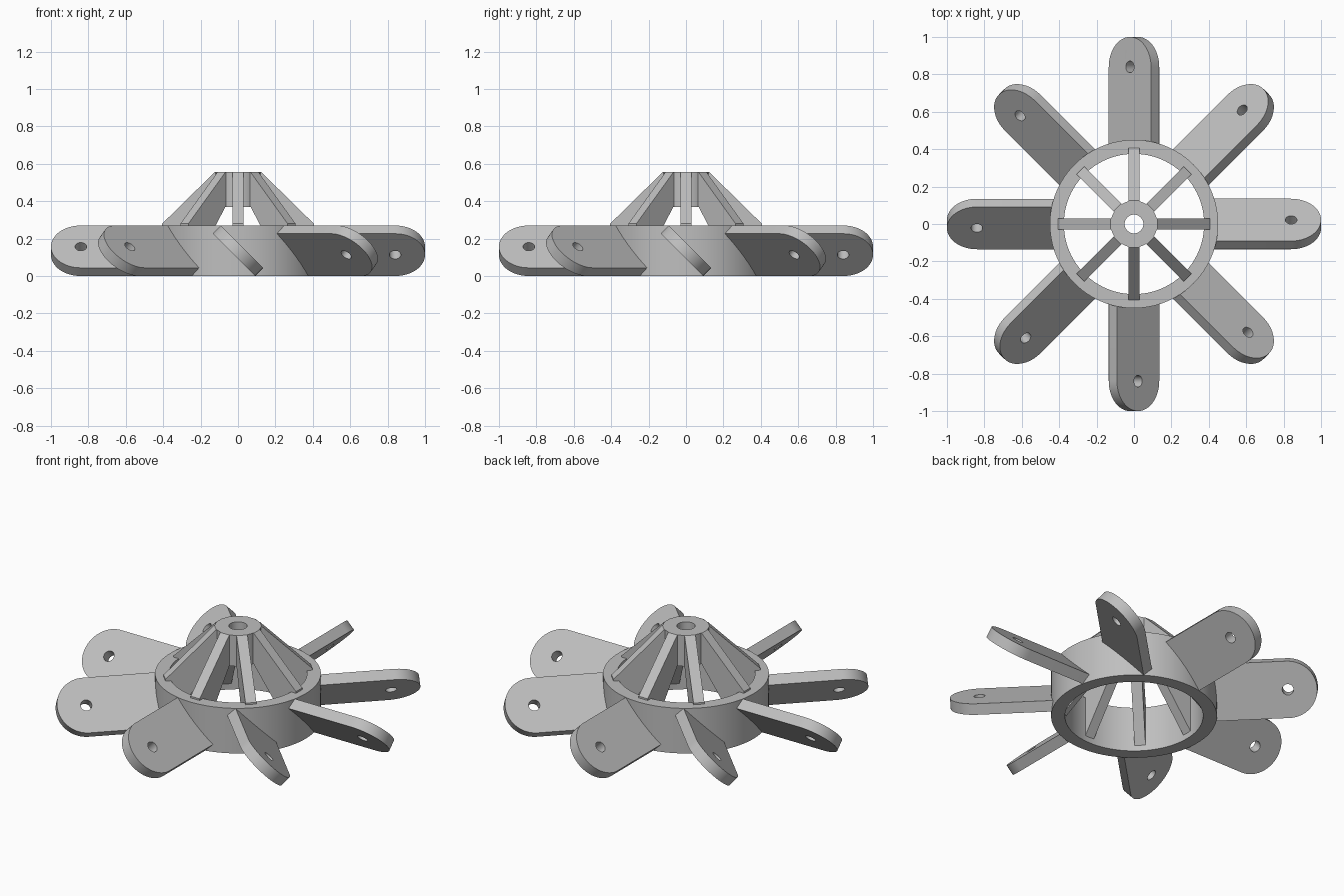
import bpy, bmesh
from math import pi, sin, cos, radians
from mathutils import Matrix

cube = bpy.data.objects.get("Cube")
if cube:
    bpy.data.objects.remove(cube, do_unlink=True)

COUNT = 8
RING_HEIGHT = 0.27
BLADE_THICK = 0.062
BLADE_WIDTH = RING_HEIGHT / cos(pi / 4) - BLADE_THICK

grey = bpy.data.materials.new("light grey")
grey.use_nodes = True
colour = (0.52, 0.52, 0.52, 1)
grey.diffuse_color = colour
grey.node_tree.nodes["Principled BSDF"].inputs["Base Color"].default_value = colour


def smooth(obj):
    bpy.ops.object.select_all(action='DESELECT')
    obj.select_set(True)
    bpy.context.view_layer.objects.active = obj
    bpy.ops.object.shade_smooth_by_angle(angle=radians(30))


def tube(name, inner, outer, low, high):
    """Revolve a rectangular section around z."""
    bm = bmesh.new()
    section = [(inner, low), (outer, low), (outer, high), (inner, high)]
    verts = [bm.verts.new((r, 0, z)) for r, z in section]
    edges = [bm.edges.new((verts[i], verts[i - 1])) for i in range(4)]
    bmesh.ops.spin(bm, geom=verts + edges, cent=(0, 0, 0), axis=(0, 0, 1),
                   angle=2 * pi, steps=96, use_merge=True)
    bmesh.ops.remove_doubles(bm, verts=bm.verts, dist=1e-5)
    bmesh.ops.recalc_face_normals(bm, faces=bm.faces)
    mesh = bpy.data.meshes.new(name)
    bm.to_mesh(mesh)
    bm.free()
    mesh.materials.append(grey)
    obj = bpy.data.objects.new(name, mesh)
    bpy.context.collection.objects.link(obj)
    smooth(obj)


def plate(name, outlines, thickness):
    """Extrude flat outlines; an inner outline becomes a hole."""
    curve = bpy.data.curves.new(name, 'CURVE')
    curve.dimensions = '2D'
    curve.fill_mode = 'BOTH'
    curve.extrude = thickness / 2
    for points in outlines:
        spline = curve.splines.new('POLY')
        spline.points.add(len(points) - 1)
        for point, (x, y) in zip(spline.points, points):
            point.co = (x, y, 0, 1)
        spline.use_cyclic_u = True
    curve.materials.append(grey)
    obj = bpy.data.objects.new(name, curve)
    bpy.context.collection.objects.link(obj)
    bpy.ops.object.select_all(action='DESELECT')
    obj.select_set(True)
    bpy.context.view_layer.objects.active = obj
    bpy.ops.object.convert(target='MESH')
    obj = bpy.context.view_layer.objects.active
    bm = bmesh.new()
    bm.from_mesh(obj.data)
    bmesh.ops.remove_doubles(bm, verts=bm.verts, dist=1e-5)
    bmesh.ops.recalc_face_normals(bm, faces=bm.faces)
    bm.to_mesh(obj.data)
    bm.free()
    return obj


def around(obj, name, base):
    """Bake the base placement and repeat the part around z."""
    obj.data.transform(base)
    smooth(obj)
    obj.name = name + "_1"
    for i in range(1, COUNT):
        copy = obj.copy()
        copy.name = f"{name}_{i + 1}"
        copy.rotation_euler.z = i * 2 * pi / COUNT
        bpy.context.collection.objects.link(copy)


def arc(cx, radius, start, end, steps):
    return [(cx + radius * cos(start + (end - start) * i / steps),
             radius * sin(start + (end - start) * i / steps))
            for i in range(steps + 1)]


# Outer ring and raised hub
tube("ring", 0.375, 0.45, 0, RING_HEIGHT)
tube("hub", 0.05, 0.125, 0.37, 0.555)

# Sloping ribs joining ring and hub
rib_profile = [(0.10, 0.555), (0.125, 0.555), (0.405, 0.28), (0.405, 0.2),
               (0.40, 0), (0.125, 0.37), (0.10, 0.37)]
rib = plate("rib", [rib_profile], 0.06)
around(rib, "rib", Matrix.Rotation(pi / 2, 4, 'X'))

# Pitched blades with a rounded tip and a bolt hole
half = BLADE_WIDTH / 2
centre = 1 - half
outline = [(0.41, -half)] + arc(centre, half, -pi / 2, pi / 2, 32) + [(0.41, half)]
hole = arc(centre, 0.031, 0, 2 * pi, 32)[:-1]
blade = plate("blade", [outline, hole], BLADE_THICK)
around(blade, "blade", Matrix.Translation((0, 0, RING_HEIGHT / 2))
       @ Matrix.Rotation(-pi / 4, 4, 'X'))
